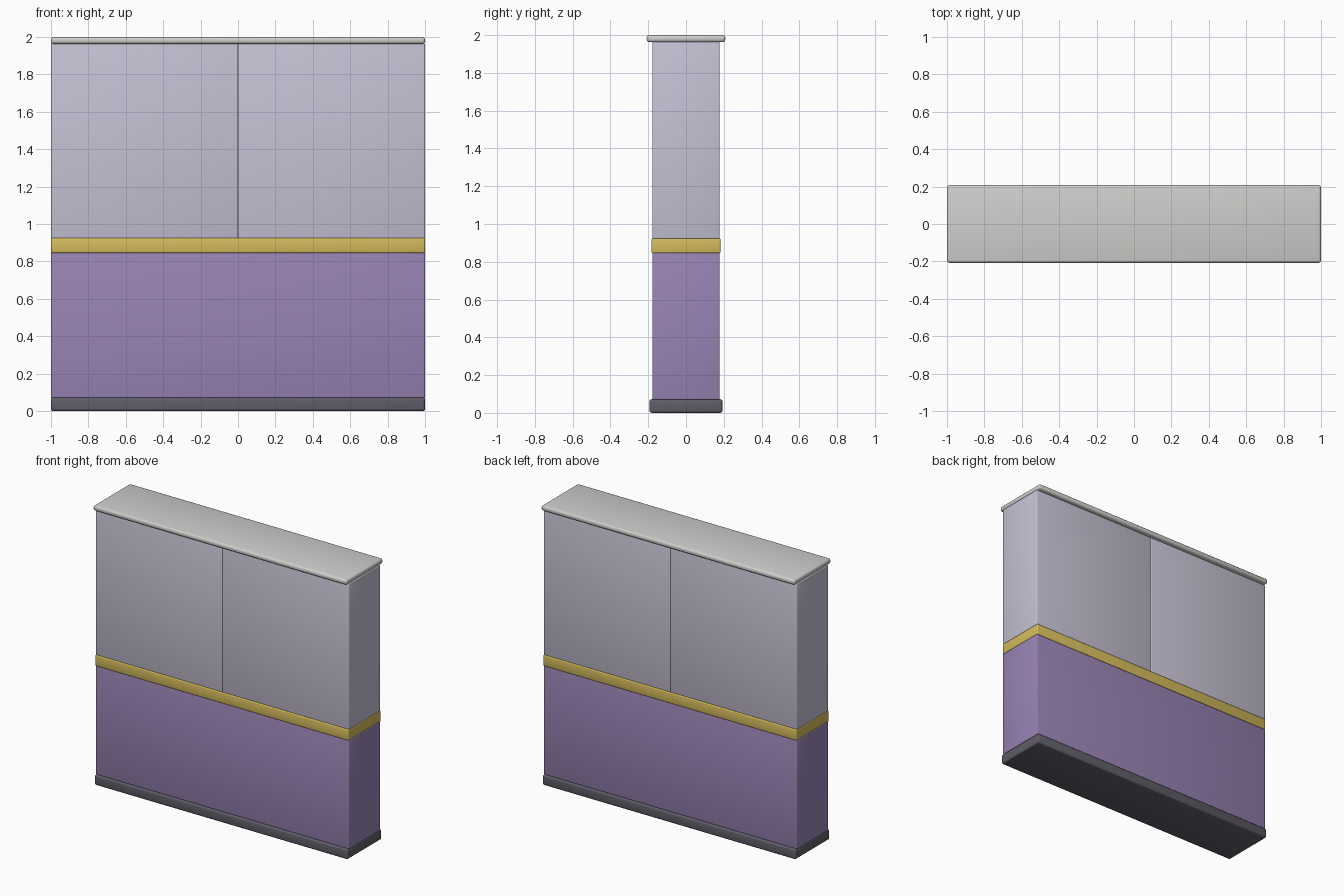
import bpy

if "Cube" in bpy.data.objects:
    bpy.data.objects.remove(bpy.data.objects["Cube"])


def material(name, rgb):
    m = bpy.data.materials.new(name)
    m.diffuse_color = (*rgb, 1.0)
    m.use_nodes = True
    m.node_tree.nodes["Principled BSDF"].inputs["Base Color"].default_value = m.diffuse_color
    return m


lavender = material("pale lavender plaster", (0.57, 0.54, 0.66))
purple = material("purple paint", (0.32, 0.23, 0.46))
gold = material("gold trim", (0.66, 0.50, 0.11))
stone = material("light grey cap", (0.62, 0.62, 0.60))
dark = material("dark grey base", (0.115, 0.108, 0.135))


def box(name, x0, x1, half_y, z0, z1, bevel, mat):
    """Softly bevelled box between the given limits, centred on y."""
    bpy.ops.mesh.primitive_cube_add(size=1, location=((x0 + x1) / 2, 0, (z0 + z1) / 2))
    ob = bpy.context.object
    ob.name = name
    ob.scale = (x1 - x0, 2 * half_y, z1 - z0)
    bpy.ops.object.transform_apply(location=False, rotation=False, scale=True)
    mod = ob.modifiers.new("soft edges", "BEVEL")
    mod.width = bevel
    mod.segments = 3
    bpy.ops.object.modifier_apply(modifier=mod.name)
    bpy.ops.object.shade_smooth_by_angle()
    ob.data.materials.append(mat)
    return ob


# skirting, lower wall and trim rail
box("skirting_base", -1, 1, 0.193, 0.0, 0.073, 0.012, dark)
box("lower_wall", -1, 1, 0.178, 0.07, 0.847, 0.006, purple)
box("trim_rail", -1, 1, 0.183, 0.845, 0.925, 0.008, gold)

# two upper panels meeting at a seam
for name, x0, x1 in (("upper_panel_left", -1, 0), ("upper_panel_right", 0, 1)):
    box(name, x0, x1, 0.178, 0.922, 1.965, 0.006, lavender)

# overhanging cap
box("top_cap", -1, 1, 0.208, 1.963, 2.0, 0.014, stone)
